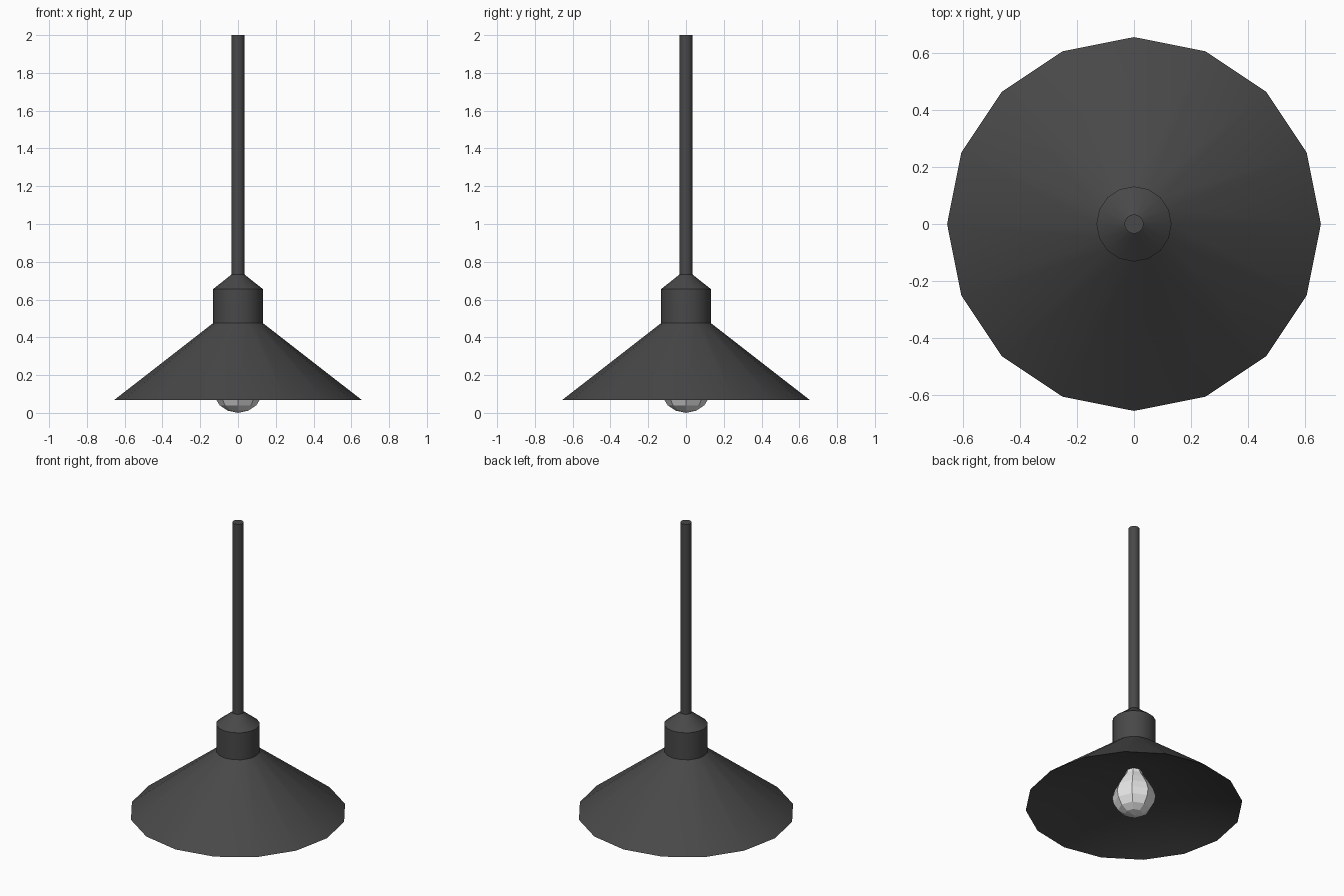
import bpy, bmesh, math

if "Cube" in bpy.data.objects:
    bpy.data.objects.remove(bpy.data.objects["Cube"])


def material(name, rgb):
    m = bpy.data.materials.new(name)
    m.diffuse_color = (*rgb, 1)
    m.use_nodes = True
    m.node_tree.nodes["Principled BSDF"].inputs["Base Color"].default_value = m.diffuse_color
    return m


DARK = material("dark grey metal", (0.065, 0.065, 0.065))
WHITE = material("white glass", (0.8, 0.8, 0.8))


def lathe(name, profile, sides, mat, angle=30):
    """Revolve (radius, z) points about z; a radius of 0 becomes a pole."""
    bm = bmesh.new()
    rings = []
    for r, z in profile:
        if r == 0:
            rings.append([bm.verts.new((0, 0, z))] * sides)
        else:
            rings.append([bm.verts.new((r * math.cos(2 * math.pi * i / sides),
                                        r * math.sin(2 * math.pi * i / sides), z))
                          for i in range(sides)])
    for a, b in zip(rings, rings[1:]):
        for i in range(sides):
            j = (i + 1) % sides
            bm.faces.new(list(dict.fromkeys((a[i], a[j], b[j], b[i]))))
    bmesh.ops.recalc_face_normals(bm, faces=bm.faces)
    mesh = bpy.data.meshes.new(name)
    bm.to_mesh(mesh)
    bm.free()
    mesh.materials.append(mat)
    ob = bpy.data.objects.new(name, mesh)
    bpy.context.collection.objects.link(ob)
    if angle:
        bpy.context.view_layer.objects.active = ob
        ob.select_set(True)
        bpy.ops.object.shade_smooth_by_angle(angle=math.radians(angle))
        ob.select_set(False)
    return ob


# Outer body in one piece: shallow inner cone, rim, shade, neck, sloped cap
lathe("shade", [(0, 0.32), (0.657, 0.067), (0.132, 0.475), (0.132, 0.655),
                (0.034, 0.733), (0, 0.733)], 16, DARK)

# Hanging rod
lathe("rod", [(0.034, 0.733), (0.034, 2.0), (0, 2.0)], 16, DARK)

# Faceted bulb
lathe("bulb", [(0, 0.0), (0.055, 0.012), (0.097, 0.04), (0.124, 0.085), (0.132, 0.13),
               (0.116, 0.18), (0.085, 0.235), (0.055, 0.28), (0.045, 0.32)],
      8, WHITE, angle=0)
